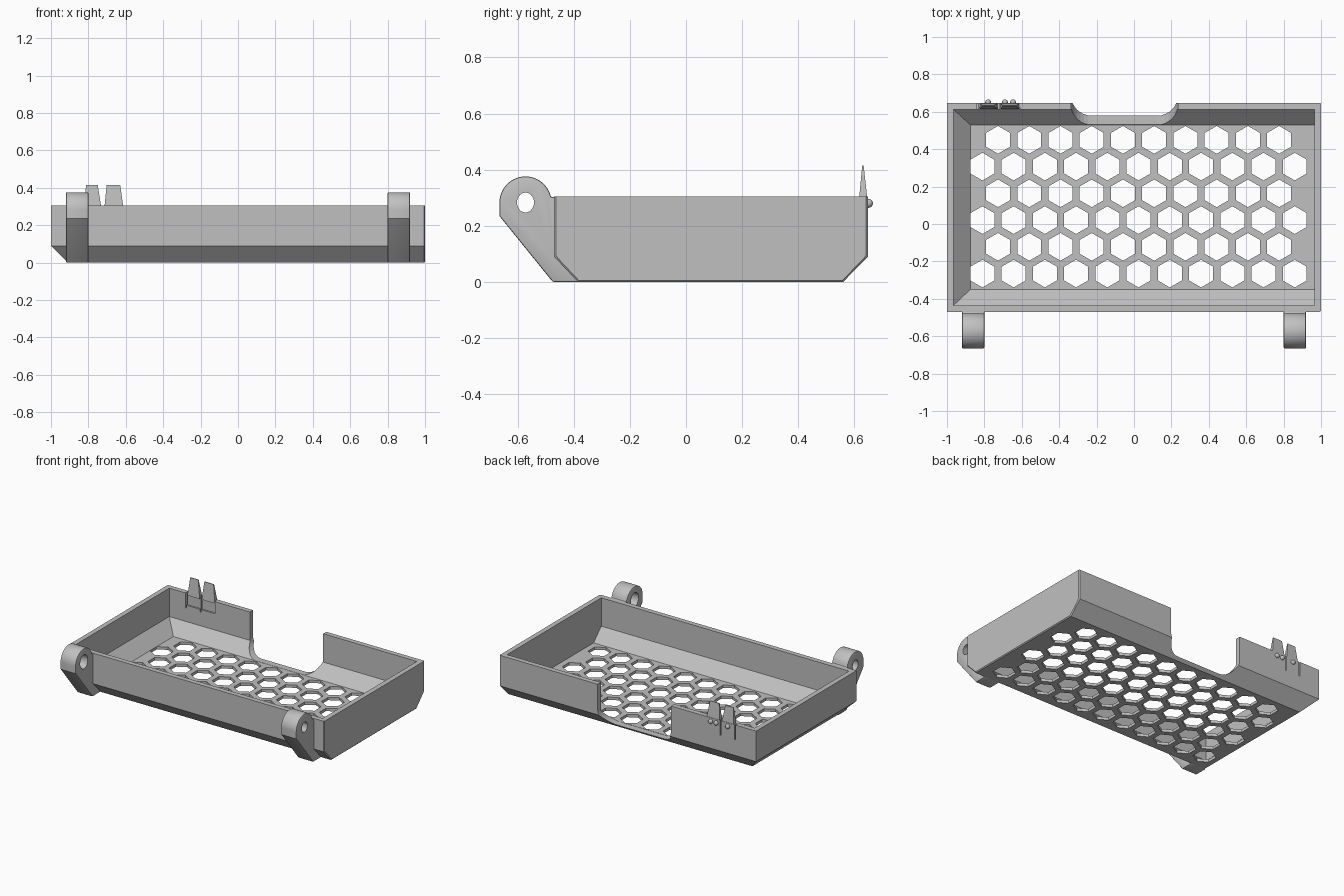
import bpy, bmesh
from math import cos, sin, radians
from mathutils import Matrix, Vector

default = bpy.data.objects.get("Cube")
if default:
    bpy.data.objects.remove(default, do_unlink=True)

grey = bpy.data.materials.new("plain grey")
grey.use_nodes = True
COLOUR = (0.53, 0.53, 0.53, 1)
grey.diffuse_color = COLOUR
grey.node_tree.nodes["Principled BSDF"].inputs["Base Color"].default_value = COLOUR


def finish(name, bm):
    """Turn a bmesh into a named object."""
    bmesh.ops.recalc_face_normals(bm, faces=bm.faces[:])
    mesh = bpy.data.meshes.new(name)
    bm.to_mesh(mesh)
    bm.free()
    mesh.materials.append(grey)
    obj = bpy.data.objects.new(name, mesh)
    bpy.context.collection.objects.link(obj)
    return obj


def add_prism(bm, base, shift):
    """Extrude a closed outline along a vector."""
    a = [bm.verts.new(p) for p in base]
    b = [bm.verts.new(Vector(p) + Vector(shift)) for p in base]
    bm.faces.new(a)
    bm.faces.new(b)
    for i in range(len(a)):
        j = (i + 1) % len(a)
        bm.faces.new((a[i], a[j], b[j], b[i]))


def prism(name, base, shift):
    bm = bmesh.new()
    add_prism(bm, base, shift)
    return finish(name, bm)


def box(name, x0, x1, y0, y1, z0, z1):
    return prism(name, [(x0, y0, z0), (x1, y0, z0), (x1, y1, z0), (x0, y1, z0)],
                 (0, 0, z1 - z0))


def bake(obj, cutters=()):
    """Subtract the cutters, apply all modifiers and drop the cutters."""
    for c in cutters:
        c.hide_render = True
        mod = obj.modifiers.new("cut", 'BOOLEAN')
        mod.operation, mod.solver, mod.object = 'DIFFERENCE', 'EXACT', c
    graph = bpy.context.evaluated_depsgraph_get()
    graph.update()
    obj_mesh = bpy.data.meshes.new_from_object(obj.evaluated_get(graph))
    obj.modifiers.clear()
    obj.data = obj_mesh
    for c in cutters:
        bpy.data.objects.remove(c, do_unlink=True)


def smooth(obj):
    bpy.ops.object.select_all(action='DESELECT')
    obj.select_set(True)
    bpy.context.view_layer.objects.active = obj
    bpy.ops.object.shade_smooth_by_angle(angle=radians(30))


TOP, FLOOR, WALL = 0.305, 0.02, 0.035

# Tray shell: rings from the outer base, over the rim, down to the inner floor
rings = [(-0.91, 1, -0.385, 0.56, 0), (-1, 1, -0.47, 0.648, 0.09),
         (-1, 1, -0.47, 0.648, TOP),
         (-0.965, 0.965, -0.435, 0.613, TOP),
         (-0.965, 0.965, -0.435, 0.613, FLOOR + 0.085),
         (-0.875, 0.965, -0.35, 0.53, FLOOR)]
bm = bmesh.new()
loops = [[bm.verts.new(p) for p in
          ((x0, y0, z), (x1, y0, z), (x1, y1, z), (x0, y1, z))]
         for x0, x1, y0, y1, z in rings]
for a, b in zip(loops, loops[1:]):
    for i in range(4):
        j = (i + 1) % 4
        bm.faces.new((a[i], a[j], b[j], b[i]))
bm.faces.new(loops[0])
bm.faces.new(loops[-1])
end_edges = [e for e in bm.edges if all(v.co.x > 0.99 for v in e.verts)
             and not all(v.co.z > 0.3 for v in e.verts)]
bmesh.ops.bevel(bm, geom=end_edges, offset=0.006, segments=1, affect='EDGES')
tray = finish("tray", bm)

# Honeycomb floor openings
bm = bmesh.new()
for row in range(6):
    odd = row % 2
    for k in range(10 + odd):
        cx = -0.727 - 0.0835 * odd + 0.167 * k
        cy = 0.45 - 0.143 * row
        add_prism(bm, [(cx + 0.074 * cos(radians(60 * i + 30)),
                        cy + 0.074 * sin(radians(60 * i + 30)), -0.05)
                       for i in range(6)], (0, 0, 0.1))
holes = finish("honeycomb_cutter", bm)

# Rounded notch in the back wall
r, left, right, low = 0.112, -0.337, 0.235, 0.0195
outline = [(left, 0.5), (right, 0.5)]
for cx, start in ((right - r, 0), (left + r, -90)):
    for i in range(9):
        t = radians(start - 90 * i / 8)
        outline.append((cx + r * cos(t), low + r + r * sin(t)))
notch = prism("notch_cutter", [(x, 0.531, z) for x, z in outline], (0, 0.2, 0))

# Pocket behind the latch tabs, with slits through the wall
pocket = box("pocket_cutter", -0.84, -0.61, 0.6, 0.624, 0.22, 0.4)
slits = [box("slit_cutter", x - 0.004, x + 0.004, 0.6, 0.7, 0.2, 0.4)
         for x in (-0.836, -0.722)]
bake(tray, [holes, notch, pocket] + slits)

# Latch tabs: wedges with tapered sides
for name, b0, b1, t0, t1 in (("latch_tab_right", -0.825, -0.73, -0.812, -0.75),
                             ("latch_tab_left", -0.715, -0.612, -0.702, -0.63)):
    bm = bmesh.new()
    low_ring = [bm.verts.new(p) for p in
                ((b0, 0.616, 0.29), (b1, 0.616, 0.29),
                 (b1, 0.647, 0.29), (b0, 0.647, 0.29))]
    high_ring = [bm.verts.new(p) for p in
                 ((t0, 0.628, 0.415), (t1, 0.628, 0.415),
                  (t1, 0.633, 0.415), (t0, 0.633, 0.415))]
    bm.faces.new(low_ring)
    bm.faces.new(high_ring)
    for i in range(4):
        j = (i + 1) % 4
        bm.faces.new((low_ring[i], low_ring[j], high_ring[j], high_ring[i]))
    finish(name, bm)

# Small catch bumps on the outside of the back wall
for i, x in enumerate((-0.78, -0.69, -0.647)):
    bm = bmesh.new()
    bmesh.ops.create_uvsphere(bm, u_segments=16, v_segments=10, radius=0.016,
                              matrix=Matrix.Translation((x, 0.65, 0.28)))
    smooth(finish(f"catch_bump_{i + 1}", bm))

# Hinge lugs on the front, each with a hole that widens inward
HY, HZ, HR = -0.572, 0.283, 0.093
profile = [(-0.38, 0), (-0.475, 0), (HY - HR, 0.235)]
for i in range(25):
    t = radians(180 - 168 * i / 24)
    profile.append((HY + HR * cos(t), HZ + HR * sin(t)))
profile += [(-0.462, 0.302), (-0.462, 0.093)]
for side, label in ((1, "left"), (-1, "right")):
    lug = prism(f"hinge_lug_{label}", [(side * 0.8, y, z) for y, z in profile],
                (side * 0.12, 0, 0))
    bevel = lug.modifiers.new("soft edges", 'BEVEL')
    bevel.width, bevel.segments, bevel.limit_method = 0.006, 2, 'ANGLE'
    bevel.angle_limit = radians(50)
    wide, narrow = 0.05, 0.035
    bm = bmesh.new()
    bmesh.ops.create_cone(
        bm, cap_ends=True, segments=20, depth=0.13,
        radius1=wide if side > 0 else narrow,
        radius2=narrow if side > 0 else wide,
        matrix=Matrix.Translation((side * 0.86, HY, HZ))
        @ Matrix.Diagonal((1, 0.86, 1, 1)) @ Matrix.Rotation(radians(90), 4, 'Y'))
    bake(lug, [finish("hinge_hole_cutter", bm)])
    smooth(lug)
